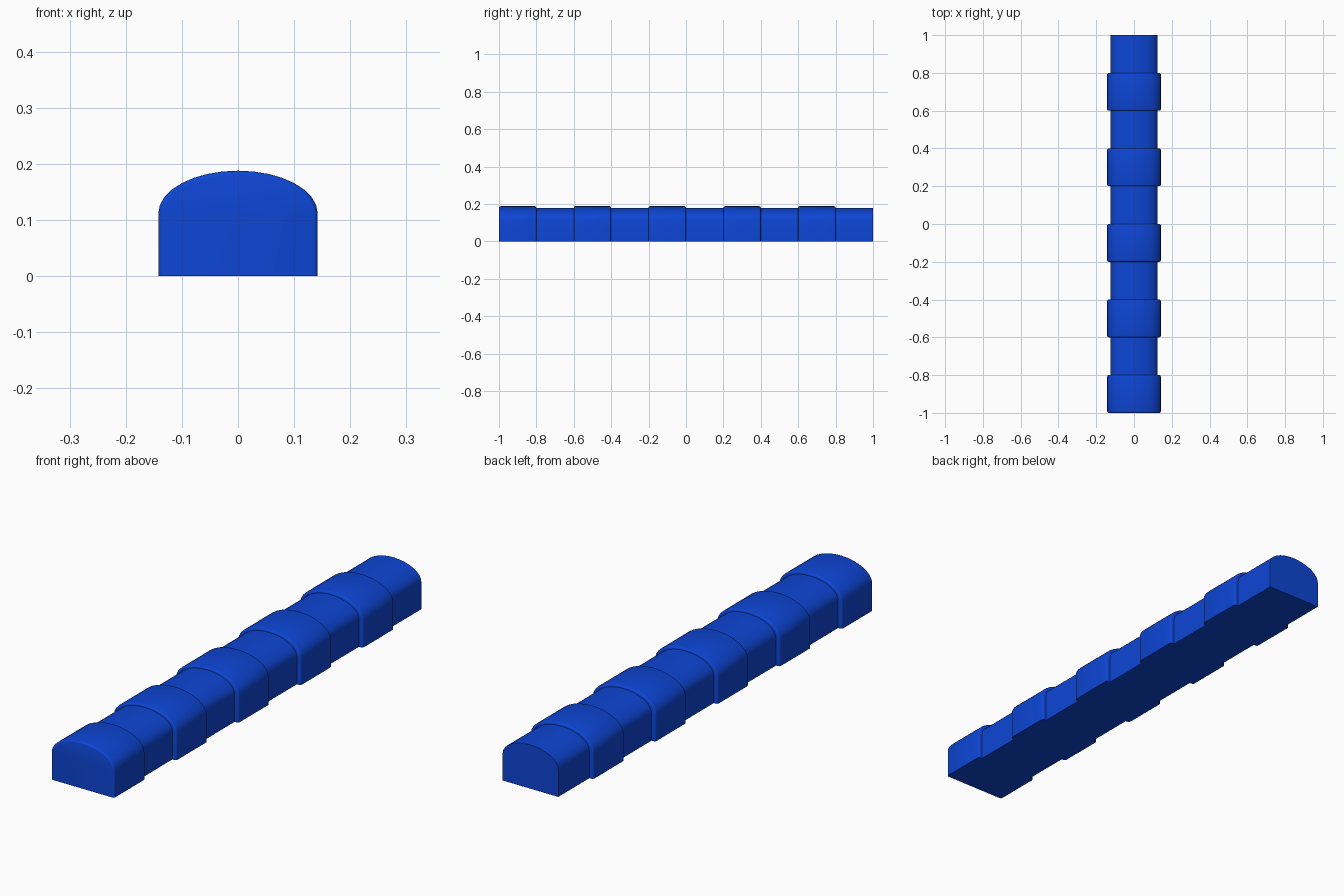
import bpy, bmesh, math

if "Cube" in bpy.data.objects:
    bpy.data.objects.remove(bpy.data.objects["Cube"])

blue = bpy.data.materials.new("blue")
blue.diffuse_color = (0.004, 0.06, 0.66, 1)
blue.use_nodes = True
blue.node_tree.nodes["Principled BSDF"].inputs["Base Color"].default_value = blue.diffuse_color


def arch_profile(w, side, top, inset, n=8):
    """Half-width, wall height and crown height -> closed arch outline, shrunk by inset."""
    w, top = w - inset, top - inset
    pts = [(w, 0.0)]
    for i in range(2 * n + 1):
        a = math.pi * i / (2 * n)
        pts.append((w * math.cos(a), side + (top - side) * math.sin(a)))
    pts.append((-w, 0.0))
    return pts


def segment(name, y0, y1, w, side, top, bevel):
    bm = bmesh.new()
    # stations along y, with rounded end rims
    stations = []
    if bevel:
        for k in range(4):
            a = math.pi / 2 * k / 3
            stations.append((y0 + bevel * (1 - math.sin(a)), bevel * (1 - math.cos(a))))
        stations.reverse()
        stations = [(y0 + bevel * (1 - math.cos(math.pi / 2 * k / 3)),
                     bevel * (1 - math.sin(math.pi / 2 * k / 3))) for k in range(4)]
        stations += [(y0 + y1 - y, d) for y, d in reversed(stations)]
    else:
        stations = [(y0, 0), (y1, 0)]
    rings = [[bm.verts.new((x, y, z)) for x, z in arch_profile(w, side, top, d)]
             for y, d in stations]
    for r, s in zip(rings, rings[1:]):
        for i in range(len(r)):
            j = (i + 1) % len(r)
            bm.faces.new((r[i], r[j], s[j], s[i]))
    bm.faces.new(rings[0])
    bm.faces.new(rings[-1])
    bmesh.ops.recalc_face_normals(bm, faces=bm.faces)
    me = bpy.data.meshes.new(name)
    bm.to_mesh(me)
    bm.free()
    me.materials.append(blue)
    ob = bpy.data.objects.new(name, me)
    bpy.context.collection.objects.link(ob)
    bpy.ops.object.select_all(action='DESELECT')
    ob.select_set(True)
    bpy.context.view_layer.objects.active = ob
    bpy.ops.object.shade_smooth_by_angle(angle=math.radians(35))


# alternating wide and narrow segments
for i in range(10):
    y = -1 + 0.2 * i
    if i % 2 == 0:
        segment(f"wide_segment_{i // 2 + 1}", y, y + 0.2, 0.142, 0.112, 0.188, 0.008)
    else:
        segment(f"narrow_segment_{i // 2 + 1}", y, y + 0.2, 0.125, 0.112, 0.178, 0)
